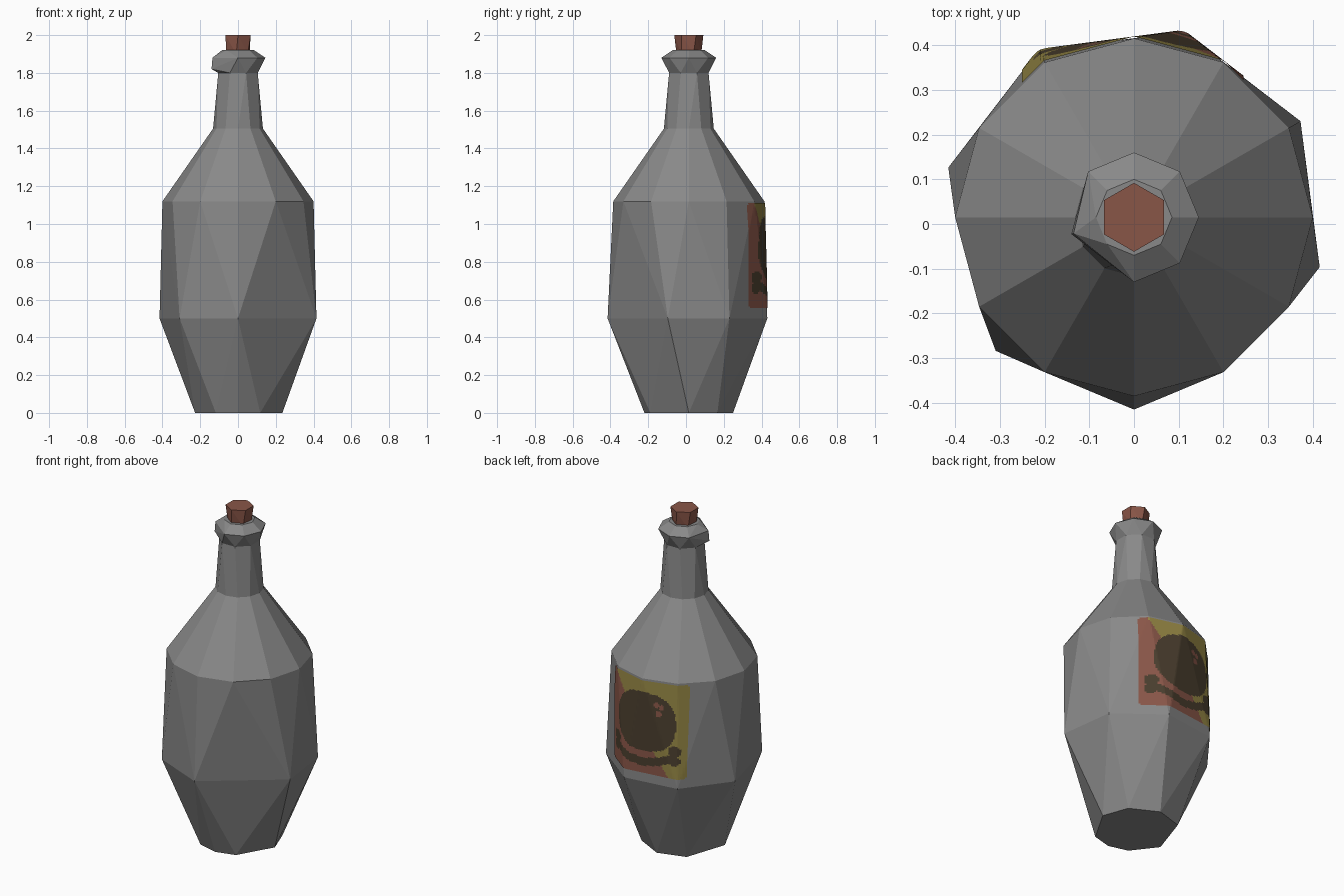
import bpy, bmesh, math
from mathutils import Vector
from mathutils.bvhtree import BVHTree

if "Cube" in bpy.data.objects:
    bpy.data.objects.remove(bpy.data.objects["Cube"])

CY = 0.015  # bottle axis sits slightly behind the origin


def material(name, rgb):
    m = bpy.data.materials.new(name)
    m.diffuse_color = (*rgb, 1)
    m.use_nodes = True
    m.node_tree.nodes["Principled BSDF"].inputs["Base Color"].default_value = m.diffuse_color
    return m


GREY = material("grey_glass", (0.25, 0.25, 0.25))
RED = material("red_brown", (0.25, 0.092, 0.064))
YELLOW = material("mustard_yellow", (0.30, 0.24, 0.058))
DARK = material("dark_brown", (0.068, 0.048, 0.027))


def ring(angles, r, z):
    return [(a, r, z) for a in angles]


def even(n, start=0):
    return [start + 360 * i / n for i in range(n)]


def bridge(bm, a, b):
    """Join two rings of any vertex count, always taking the shorter diagonal."""
    na, nb = len(a), len(b)

    def flat(v):
        return Vector((v.co.x, v.co.y - CY)).normalized()
    s = min(range(nb), key=lambda k: (flat(a[0]) - flat(b[k])).length)
    i = j = 0
    while i < na or j < nb:
        p, q = a[i % na], b[(s + j) % nb]
        p2, q2 = a[(i + 1) % na], b[(s + j + 1) % nb]
        if j == nb or (i < na and (p2.co - q.co).length < (p.co - q2.co).length):
            bm.faces.new((p, p2, q))
            i += 1
        else:
            bm.faces.new((p, q2, q))
            j += 1


def loft(rings):
    bm = bmesh.new()
    loops = []
    for pts in rings:
        loops.append([bm.verts.new((r * math.cos(math.radians(a)),
                                    CY + r * math.sin(math.radians(a)), z))
                      for a, r, z in pts])
    for a, b in zip(loops, loops[1:]):
        bridge(bm, a, b)
    bm.faces.new(loops[0])
    bm.faces.new(loops[-1])
    bmesh.ops.remove_doubles(bm, verts=bm.verts[:], dist=0.0005)
    bmesh.ops.recalc_face_normals(bm, faces=bm.faces[:])
    return bm


def finish(name, bm, mats):
    me = bpy.data.meshes.new(name)
    bm.to_mesh(me)
    ob = bpy.data.objects.new(name, me)
    bpy.context.collection.objects.link(ob)
    for m in mats:
        me.materials.append(m)
    return ob


# Bottle: irregular low-poly rings from base to lip
foot = ring([0, 40, 85, 128, 195, 240, 270, 300], 0.235, 0)
belly = ring([30, 75, 120, 165, 224, 270, 345], 0.43, 0.5)
lip_angles = [0, 45, 90, 135, 195, 270, 315]
lip_low = [(a, 0.14, 1.82 if a == 195 else 1.88) for a in lip_angles]
lip_high = ring(lip_angles, 0.145, 1.88)
bottle = loft([foot, belly,
               ring(even(12), 0.40, 1.12),
               ring(even(12), 0.132, 1.505),
               ring(even(8, 22.5), 0.113, 1.80)])
lip = loft([ring(even(8, 22.5), 0.113, 1.80),
            [(a, 0.145, z) for a, r, z in lip_low]])
# Side of the lip where two heights differ, then the sloping rim
rim = loft([[(a, 0.145, z) for a, r, z in lip_low][:],
            [(a, 0.14 if a == 195 else 0.145, z) for a, r, z in lip_high],
            ring(even(8), 0.085, 1.92)])
tree = BVHTree.FromBMesh(bottle)
finish("bottle", bottle, [GREY])
finish("neck_collar", lip, [GREY])
finish("neck_rim", rim, [GREY])

# Cork
finish("cork", loft([ring(even(6, 22), 0.066, 1.90),
                     ring(even(6, 30), 0.077, 2.0)]), [RED])

# Label wrapped on the back of the bottle
X0, X1, Z0, Z1 = -0.25, 0.245, 0.555, 1.11
NX, NZ = 60, 66


def inside_label(x, z, r=0.02):
    dx = max(X0 + r - x, x - X1 + r, 0)
    dz = max(Z0 + r - z, z - Z1 + r, 0)
    return math.hypot(dx, dz) <= r


def near(x, z, cx, cz, r):
    return math.hypot(x - cx, z - cz) < r


def label_colour(x, z):
    # small red marks, then dark emblem, curved bar, diagonal background
    if near(x, z, -0.085, 0.975, 0.017) or near(x, z, -0.115, 0.965, 0.015) \
            or near(x, z, -0.1, 0.925, 0.018):
        return 0
    if (abs(x + 0.01) / 0.188) ** 2.4 + (abs(z - 0.865) / 0.175) ** 2.4 < 1:
        return 2
    curve = 0.625 + 1.6 * x * x
    if abs(x) < 0.19 and abs(z - curve) < 0.025:
        return 2
    for s in (-0.19, 0.19):
        if near(x, z, s, 0.715, 0.034) or near(x, z, s * 1.02, 0.66, 0.03):
            return 2
    edge = Z0 + (x + 0.16) / 0.37 * (Z1 - Z0)
    return 1 if z > edge else 0


bm = bmesh.new()
grid = {}
for i in range(NX + 1):
    for k in range(NZ + 1):
        x = X0 + (X1 - X0) * i / NX
        z = Z0 + (Z1 - Z0) * k / NZ
        hit, normal, _, _ = tree.ray_cast(Vector((x, 2, z)), Vector((0, -1, 0)))
        grid[i, k] = bm.verts.new(hit + Vector((0, 0.004, 0)))
for i in range(NX):
    for k in range(NZ):
        x = X0 + (X1 - X0) * (i + 0.5) / NX
        z = Z0 + (Z1 - Z0) * (k + 0.5) / NZ
        if inside_label(x, z):
            f = bm.faces.new((grid[i, k], grid[i, k + 1],
                              grid[i + 1, k + 1], grid[i + 1, k]))
            f.material_index = label_colour(x, z)
loose = [v for v in bm.verts if not v.link_faces]
bmesh.ops.delete(bm, geom=loose, context='VERTS')
finish("label", bm, [RED, YELLOW, DARK])
